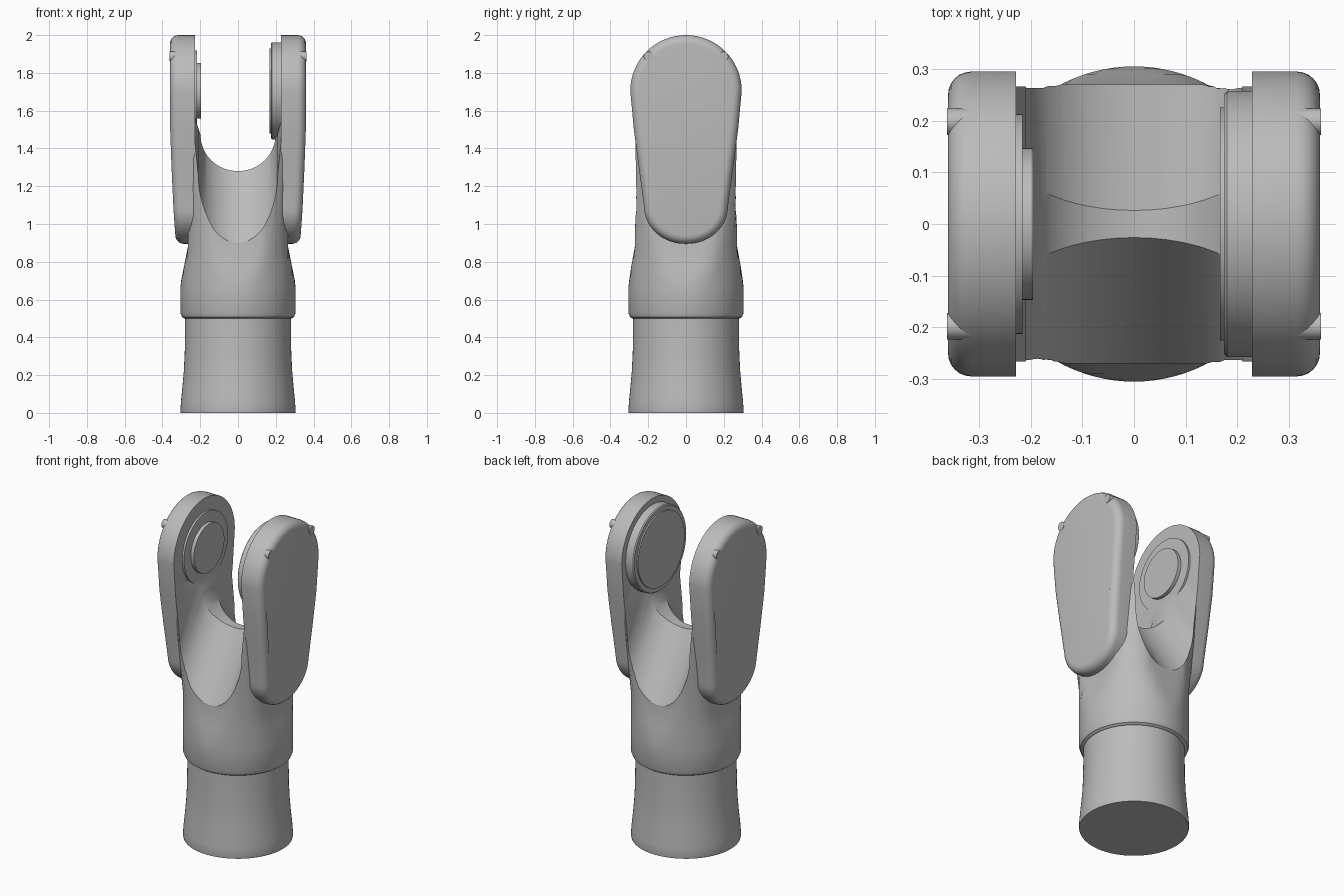
import bpy
import bmesh
from math import sin, cos, pi, radians, sqrt

cube = bpy.data.objects.get("Cube")
if cube:
    bpy.data.objects.remove(cube, do_unlink=True)

grey = bpy.data.materials.new("plain grey")
grey.use_nodes = True
colour = (0.5, 0.5, 0.5, 1)
grey.diffuse_color = colour
grey.node_tree.nodes["Principled BSDF"].inputs["Base Color"].default_value = colour


def loft(name, rings):
    """Skin a closed solid through rings with equal point counts."""
    bm = bmesh.new()
    loops = [[bm.verts.new(p) for p in ring] for ring in rings]
    n = len(loops[0])
    for low, high in zip(loops, loops[1:]):
        for i in range(n):
            j = (i + 1) % n
            bm.faces.new((low[i], low[j], high[j], high[i]))
    bm.faces.new(loops[0][::-1])
    bm.faces.new(loops[-1])
    bmesh.ops.recalc_face_normals(bm, faces=bm.faces)
    mesh = bpy.data.meshes.new(name)
    bm.to_mesh(mesh)
    bm.free()
    mesh.materials.append(grey)
    obj = bpy.data.objects.new(name, mesh)
    bpy.context.collection.objects.link(obj)
    return obj


def activate(obj):
    bpy.ops.object.select_all(action="DESELECT")
    obj.select_set(True)
    bpy.context.view_layer.objects.active = obj


def smooth(obj, angle=32):
    activate(obj)
    bpy.ops.object.shade_smooth_by_angle(angle=radians(angle))


def cut(obj, cutter):
    cutter.hide_render = True
    activate(obj)
    mod = obj.modifiers.new("cut", "BOOLEAN")
    mod.operation = "DIFFERENCE"
    mod.solver = "EXACT"
    mod.object = cutter
    bpy.ops.object.modifier_apply(modifier=mod.name)
    bpy.data.objects.remove(cutter, do_unlink=True)


def ring(z, radius, half_x=9, half_y=9, n=96):
    """Circle trimmed by a box, at height z."""
    points = []
    for i in range(n):
        a = 2 * pi * i / n
        c, s = cos(a), sin(a)
        r = min(radius, half_x / max(abs(c), 1e-6), half_y / max(abs(s), 1e-6))
        points.append((r * c, r * s, z))
    return points


def disc(name, x0, x1, radius, y=0, z=1.705, n=64, rim=0):
    """Cylinder lying along x, with an optional softened outer rim."""
    def circle(x, r):
        return [(x, y + r * cos(2 * pi * i / n), z + r * sin(2 * pi * i / n))
                for i in range(n)]
    step = rim if x1 > x0 else -rim
    rings = [circle(x0, radius)]
    if rim:
        rings += [circle(x1 - step, radius), circle(x1, radius - rim)]
    else:
        rings.append(circle(x1, radius))
    smooth(loft(name, rings))


# Waisted shaft
shaft = [(0, 0.303), (0.01, 0.305), (0.06, 0.302), (0.14, 0.294),
         (0.22, 0.287), (0.32, 0.282), (0.52, 0.28)]
smooth(loft("shaft", [ring(z, r) for z, r in shaft]))

# Collar blending from round to squared fork
body = [(0.5, 0.285, 9, 9), (0.508, 0.297, 9, 9), (0.53, 0.305, 9, 9),
        (0.66, 0.305, 9, 9), (0.7, 0.305, 0.301, 0.301),
        (0.78, 0.305, 0.285, 0.289), (0.885, 0.305, 0.264, 0.27),
        (1.2, 0.335, 0.262, 0.27), (1.56, 0.38, 0.26, 0.27)]
fork = loft("fork_body", [ring(*row) for row in body])


def u_profile(y, half_x, half_z, bottom, flare_z, top):
    """Open-topped U across x that flares to the arm face."""
    centre = bottom + half_z
    pts = [(half_x * cos(a), y, centre - half_z * sin(a))
           for a in [pi * i / 40 for i in range(41)]]
    return ([(0.24, y, top), (0.24, y, flare_z)] + pts
            + [(-0.24, y, flare_z), (-0.24, y, top)])


# Rounded saddle, then a steep trough running down each side
cut(fork, loft("saddle_cutter", [u_profile(y, 0.198, 0.19, 1.28, 1.6, 2.3)
                                 for y in (-0.6, 0.6)]))
slope = 1.56
for side in (-1, 1):
    rings = []
    for y in (0, 0.6):
        bottom = 0.9 + slope * (0.27 - y)
        rings.append(u_profile(side * y, 0.21, 0.35, bottom,
                               bottom + 0.65, 2.4))
    cut(fork, loft("trough_cutter", rings))
smooth(fork)


def plate_outline():
    """Teardrop outline: wide round head and narrower rounded foot."""
    head = [(0.295 * cos(pi * i / 32), 1.705 + 0.295 * sin(pi * i / 32))
            for i in range(33)]
    foot = [(-0.222 * cos(pi * i / 24), 1.09 - 0.195 * sin(pi * i / 24))
            for i in range(25)]
    return head + [(-0.276, 1.5), (-0.25, 1.3)] + foot + [(0.25, 1.3), (0.276, 1.5)]


# Side plates with rounded outer rims
for side, label in ((1, "left"), (-1, "right")):
    outline = plate_outline()
    rings = [[(side * 0.228, y, z) for y, z in outline]]
    width = 0.045
    for k in range(7):
        a = pi / 2 * k / 6
        inset = width * (1 - cos(a))
        layer = []
        for y, z in outline:
            outer = 0.36 - 0.028 * max(0, (1.55 - z) / 0.65) ** 1.3
            x = outer - width * (1 - sin(a))
            mid = min(max(z, 1.09), 1.705)
            length = sqrt(y * y + (z - mid) ** 2)
            f = 1 - inset / length
            layer.append((side * x, y * f, mid + (z - mid) * f))
        rings.append(layer)
    smooth(loft(label + "_plate", rings))
    # Small pins near the head
    for y in (-0.198, 0.198):
        end = "front" if y < 0 else "back"
        disc(f"{label}_{end}_pin", side * 0.3, side * 0.362, 0.026, y, 1.887, 16)

# Stepped bosses on the inner faces
disc("right_boss", -0.24, -0.216, 0.213)
disc("right_boss_cap", -0.22, -0.195, 0.147)
disc("left_boss", 0.24, 0.174, 0.257, rim=0.006)
disc("left_boss_cap", 0.18, 0.166, 0.225)
